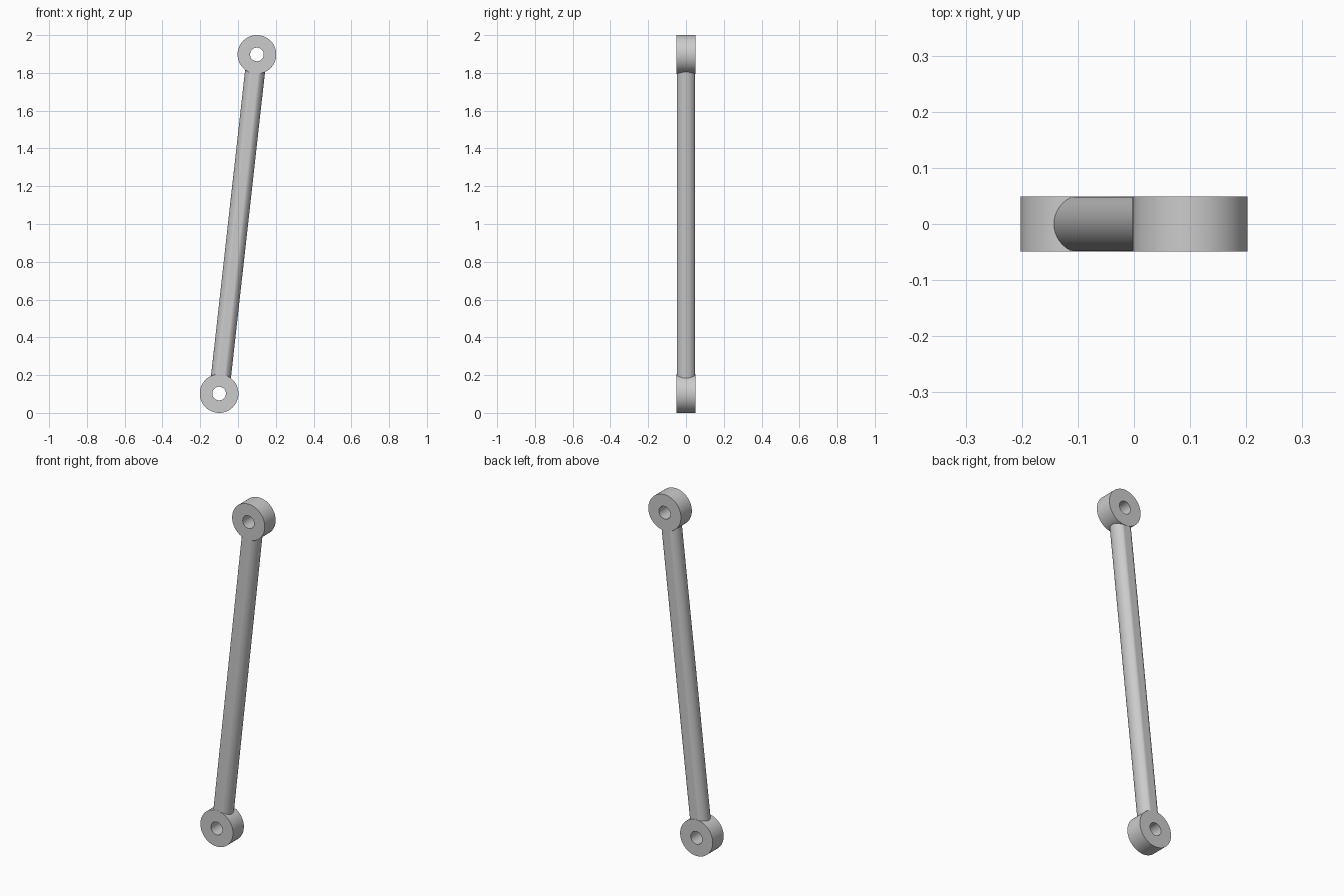
import bpy
import bmesh
from math import sin, cos, pi, atan2, radians
from mathutils import Matrix, Vector

cube = bpy.data.objects.get("Cube")
if cube:
    bpy.data.objects.remove(cube, do_unlink=True)

grey = bpy.data.materials.new("plain grey")
grey.use_nodes = True
colour = (0.6, 0.6, 0.6, 1)
grey.diffuse_color = colour
grey.node_tree.nodes["Principled BSDF"].inputs["Base Color"].default_value = colour

EYE_R, HOLE_R, HALF_W = 0.1025, 0.036, 0.049
ROD_R, ROD_FLAT = 0.053, 0.048
LOW = Vector((-0.1, 0, EYE_R))
HIGH = Vector((0.1, 0, 2 - EYE_R))


def circle(r, n):
    return [(r * cos(2 * pi * i / n), r * sin(2 * pi * i / n)) for i in range(n)]


def finish(name, bm):
    bmesh.ops.recalc_face_normals(bm, faces=bm.faces)
    mesh = bpy.data.meshes.new(name)
    bm.to_mesh(mesh)
    bm.free()
    mesh.materials.append(grey)
    obj = bpy.data.objects.new(name, mesh)
    bpy.context.collection.objects.link(obj)
    bpy.ops.object.select_all(action="DESELECT")
    obj.select_set(True)
    bpy.context.view_layer.objects.active = obj
    bpy.ops.object.shade_smooth_by_angle(angle=radians(20))
    return obj


# Round eye with a through hole along y
def eye(name, centre, n=64):
    bm = bmesh.new()
    loops = [[bm.verts.new(centre + Vector((x, y, z))) for x, z in circle(r, n)]
             for r, y in ((EYE_R, -HALF_W), (EYE_R, HALF_W),
                          (HOLE_R, HALF_W), (HOLE_R, -HALF_W))]
    for k, a in enumerate(loops):
        b = loops[(k + 1) % len(loops)]
        for i in range(n):
            j = (i + 1) % n
            bm.faces.new((a[i], a[j], b[j], b[i]))
    finish(name, bm)


eye("lower_eye", LOW)
eye("upper_eye", HIGH)

# Slanted rod, round with slim flats front and back, ending inside the eyes
axis = HIGH - LOW
bm = bmesh.new()
inset = 0.06
section = [bm.verts.new((x, max(-ROD_FLAT, min(ROD_FLAT, y)), inset))
           for x, y in circle(ROD_R, 64)]
base = bm.faces.new(section)
top = bmesh.ops.extrude_face_region(bm, geom=[base], use_keep_orig=True)["geom"]
bmesh.ops.translate(bm, vec=(0, 0, axis.length - 2 * inset),
                    verts=[v for v in top if isinstance(v, bmesh.types.BMVert)])
tilt = Matrix.Rotation(atan2(axis.x, axis.z), 4, "Y")
bmesh.ops.transform(bm, matrix=Matrix.Translation(LOW) @ tilt, verts=bm.verts)
finish("rod", bm)
